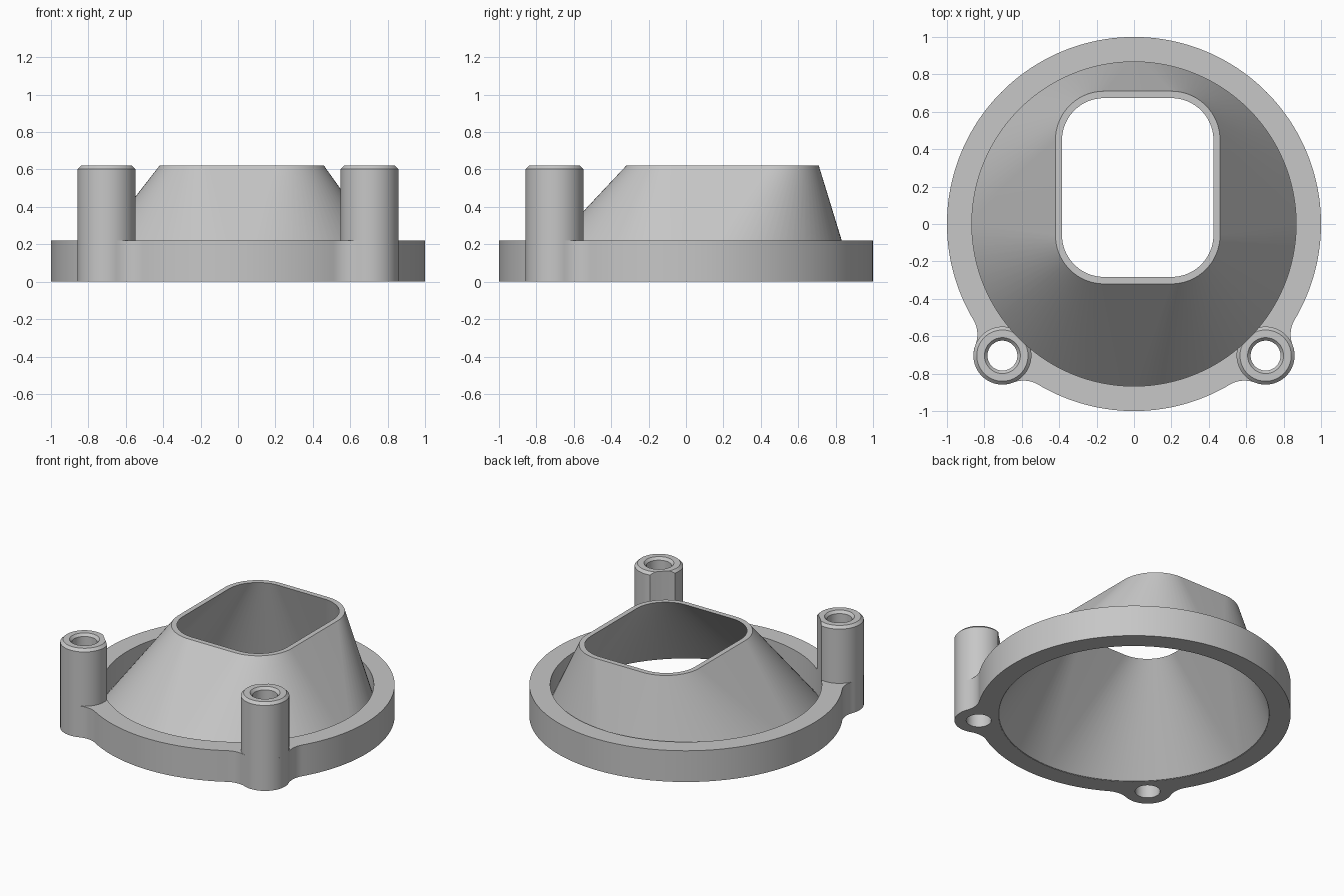
import bpy, bmesh
from math import acos, atan2, cos, sin, pi, radians
from mathutils import Vector

if "Cube" in bpy.data.objects:
    bpy.data.objects.remove(bpy.data.objects["Cube"])

grey = bpy.data.materials.new("plain grey")
grey.use_nodes = True
colour = (0.57, 0.57, 0.57, 1)
grey.diffuse_color = colour
grey.node_tree.nodes["Principled BSDF"].inputs["Base Color"].default_value = colour

RING_TOP, TOP = 0.22, 0.62
BORE = 0.867             # inner radius of the flange
POST_D, POST_R, HOLE_R = 0.995, 0.155, 0.08
FILLET = 0.155
DIAG = -pi / 4
post_x, post_y = POST_D * cos(DIAG), POST_D * sin(DIAG)


def arc(cx, cy, r, a0, a1, n):
    return [(cx + r * cos(a0 + (a1 - a0) * i / n),
             cy + r * sin(a0 + (a1 - a0) * i / n)) for i in range(n + 1)]


def activate(obj):
    bpy.ops.object.select_all(action='DESELECT')
    obj.select_set(True)
    bpy.context.view_layer.objects.active = obj


def clean(bm):
    bmesh.ops.remove_doubles(bm, verts=bm.verts, dist=1e-5)
    bmesh.ops.recalc_face_normals(bm, faces=bm.faces)


def make_object(name, bm):
    clean(bm)
    mesh = bpy.data.meshes.new(name)
    bm.to_mesh(mesh)
    bm.free()
    obj = bpy.data.objects.new(name, mesh)
    bpy.context.collection.objects.link(obj)
    return obj


def finish(obj):
    obj.data.materials.clear()
    obj.data.materials.append(grey)
    activate(obj)
    bpy.ops.object.shade_smooth_by_angle(angle=radians(25))


# Flange: round outline with two ears blended in by fillets
reach = 1 + FILLET
a = acos((reach**2 + POST_D**2 - (POST_R + FILLET)**2) / (2 * reach * POST_D))
b = atan2(reach * sin(a), reach * cos(a) - POST_D)
upper, lower = DIAG + a, DIAG - a
half = arc(0, 0, 1, pi / 2, upper, 72)
half += arc(reach * cos(upper), reach * sin(upper), FILLET,
            pi + upper, pi + DIAG + b, 12)[1:]
half += arc(post_x, post_y, POST_R, DIAG + b, DIAG - b, 32)[1:]
half += arc(reach * cos(lower), reach * sin(lower), FILLET,
            pi + DIAG - b, pi + lower, 12)[1:]
half += arc(0, 0, 1, lower, -pi / 2, 20)[1:]
outline = half + [(-x, y) for x, y in half[-2:0:-1]]

curve = bpy.data.curves.new("flange", 'CURVE')
curve.dimensions = '2D'
curve.fill_mode = 'BOTH'
curve.extrude = RING_TOP / 2
holes = [arc(0, 0, BORE, 0, 2 * pi, 128)[:-1]]
holes += [arc(s * post_x, post_y, HOLE_R, 0, 2 * pi, 48)[:-1] for s in (1, -1)]
for loop in [outline] + holes:
    spline = curve.splines.new('POLY')
    spline.points.add(len(loop) - 1)
    for point, (x, y) in zip(spline.points, loop):
        point.co = (x, y, 0, 1)
    spline.use_cyclic_u = True
flange = bpy.data.objects.new("flange", curve)
bpy.context.collection.objects.link(flange)
flange.location.z = RING_TOP / 2
activate(flange)
bpy.ops.object.convert(target='MESH')
flange = bpy.context.object
bm = bmesh.new()
bm.from_mesh(flange.data)
clean(bm)
bm.to_mesh(flange.data)
bm.free()
finish(flange)


# Funnel: thin shell from a circle up to an off-centre rounded rectangle
def funnel_loops(base_r, half_x, half_y, corner):
    base, rim = [], []
    for k, (sx, sy) in enumerate([(1, 1), (-1, 1), (-1, -1), (1, -1)]):
        a0 = k * pi / 2
        cx, cy = 0.02 + sx * (half_x - corner), 0.195 + sy * (half_y - corner)
        rim += arc(cx, cy, corner, a0, a0 + pi / 2, 24)
        base += arc(0, 0, base_r, a0, a0 + pi / 2, 24)
    return base, rim


out_base, out_rim = funnel_loops(0.9, 0.44, 0.515, 0.26)
in_base, in_rim = funnel_loops(0.863, 0.405, 0.478, 0.225)
bm = bmesh.new()
levels = [(in_base, 0.002), (out_base, 0.002), (out_rim, TOP), (in_rim, TOP)]
rings = [[bm.verts.new((x, y, z)) for x, y in loop] for loop, z in levels]
count = len(out_base)
for r in range(4):
    lo, hi = rings[r], rings[(r + 1) % 4]
    for i in range(count):
        j = (i + 1) % count
        bm.faces.new((lo[i], lo[j], hi[j], hi[i]))
finish(make_object("funnel", bm))

# Screw post: turned tube with chamfered top, trimmed by the bore, mirrored
profile = [(HOLE_R, RING_TOP), (POST_R, RING_TOP), (POST_R, TOP - 0.018),
           (POST_R - 0.018, TOP), (HOLE_R + 0.016, TOP), (HOLE_R, TOP - 0.018)]
bm = bmesh.new()
verts = [bm.verts.new((post_x + r, post_y, z)) for r, z in profile]
edges = [bm.edges.new((verts[i - 1], verts[i])) for i in range(len(verts))]
bmesh.ops.spin(bm, geom=verts + edges, cent=(post_x, post_y, 0), axis=(0, 0, 1),
               angle=2 * pi, steps=64)
post = make_object("screw_posts", bm)

bm = bmesh.new()
bmesh.ops.create_cone(bm, cap_ends=True, segments=128, radius1=BORE,
                      radius2=BORE, depth=2)
cutter = make_object("bore_cutter", bm)
cutter.hide_render = True

activate(post)
trim = post.modifiers.new("trim", 'BOOLEAN')
trim.operation = 'DIFFERENCE'
trim.solver = 'EXACT'
trim.object = cutter
bpy.ops.object.modifier_apply(modifier=trim.name)
mirror = post.modifiers.new("mirror", 'MIRROR')
mirror.use_axis[0] = True
bpy.ops.object.modifier_apply(modifier=mirror.name)
bpy.data.objects.remove(cutter)
finish(post)
